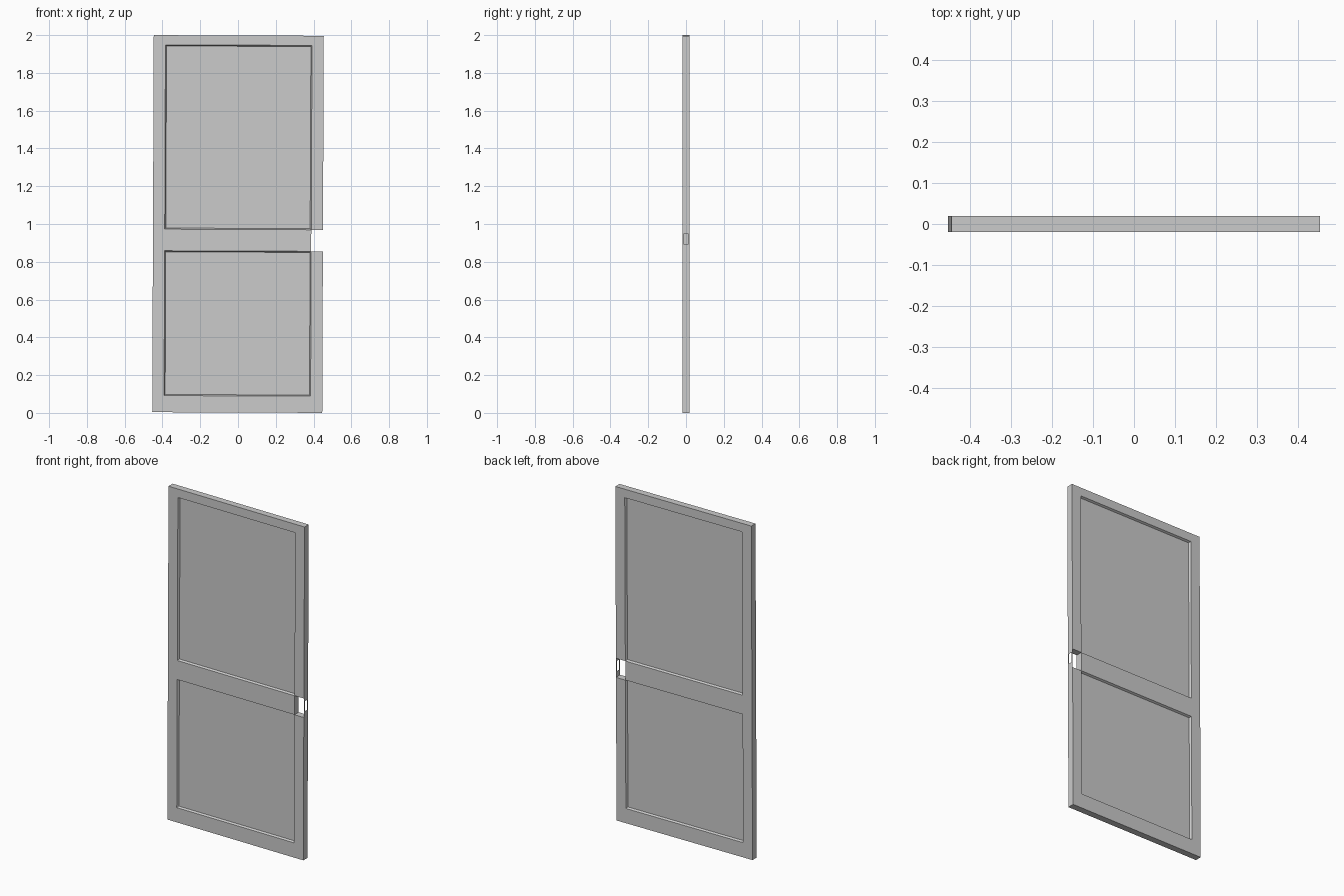
import bpy, bmesh, math
from mathutils import Matrix

if "Cube" in bpy.data.objects:
    bpy.data.objects.remove(bpy.data.objects["Cube"])

T = 0.0197                                # half thickness
RECESS, SLOPE = 0.012, 0.006              # panel depth and width of sloped moulding
XS = [-0.45, -0.388, 0.388, 0.45]         # stile edges
ZS = [0.002, 0.09, 0.857, 0.971, 1.947, 1.998]  # rail edges
PANELS = [(1, 1), (1, 3)]                 # (column, row) of the recessed panels
NOTCH = (2, 2)                            # lock cavity cell

# slight lean of the whole door, turning about its centre
LEAN = (Matrix.Translation((0, 0, 1)) @ Matrix.Rotation(0.004, 4, 'Y')
        @ Matrix.Translation((0, 0, -1)))


def finish(name, bm, dissolve=False):
    bmesh.ops.remove_doubles(bm, verts=bm.verts, dist=1e-5)
    if dissolve:
        bmesh.ops.recalc_face_normals(bm, faces=bm.faces)
    bm.transform(LEAN)
    me = bpy.data.meshes.new(name)
    bm.to_mesh(me)
    bm.free()
    ob = bpy.data.objects.new(name, me)
    bpy.context.collection.objects.link(ob)
    return ob


def quad(bm, *pts):
    return bm.faces.new([bm.verts.new(p) for p in pts])


def rect(x0, x1, z0, z1, y):
    return [(x0, y, z0), (x1, y, z0), (x1, y, z1), (x0, y, z1)]


def ring(bm, outer, inner):
    for i in range(4):
        j = (i + 1) % 4
        quad(bm, outer[i], outer[j], inner[j], inner[i])


# door leaf: frame cells, recessed panels on both sides, open lock cavity
bm = bmesh.new()
cols, rows = len(XS) - 1, len(ZS) - 1


def solid(c, r):
    return 0 <= c < cols and 0 <= r < rows and (c, r) != NOTCH


for c in range(cols):
    for r in range(rows):
        if not solid(c, r):
            continue
        x0, x1, z0, z1 = XS[c], XS[c + 1], ZS[r], ZS[r + 1]
        for s in (-1, 1):
            outer = rect(x0, x1, z0, z1, s * T)
            if (c, r) in PANELS:
                inner = rect(x0 + SLOPE, x1 - SLOPE, z0 + SLOPE, z1 - SLOPE,
                             s * (T - RECESS))
                ring(bm, outer, inner)
                quad(bm, *inner)
            else:
                quad(bm, *outer)
        # edge walls wherever there is no solid neighbour
        for dc, dr, a, b in ((-1, 0, (x0, z0), (x0, z1)), (1, 0, (x1, z0), (x1, z1)),
                             (0, -1, (x0, z0), (x1, z0)), (0, 1, (x0, z1), (x1, z1))):
            if not solid(c + dc, r + dr):
                quad(bm, (a[0], -T, a[1]), (b[0], -T, b[1]),
                     (b[0], T, b[1]), (a[0], T, a[1]))
finish("door_leaf", bm, True)

# thin lock face plate with a latch opening, closing the cavity at the door edge
bm = bmesh.new()


def side_rect(y, z0, z1):
    return [(XS[3], -y, z0), (XS[3], y, z0), (XS[3], y, z1), (XS[3], -y, z1)]


ring(bm, side_rect(T, ZS[2], ZS[3]), side_rect(0.011, 0.892, 0.952))
finish("lock_face_plate", bm)
